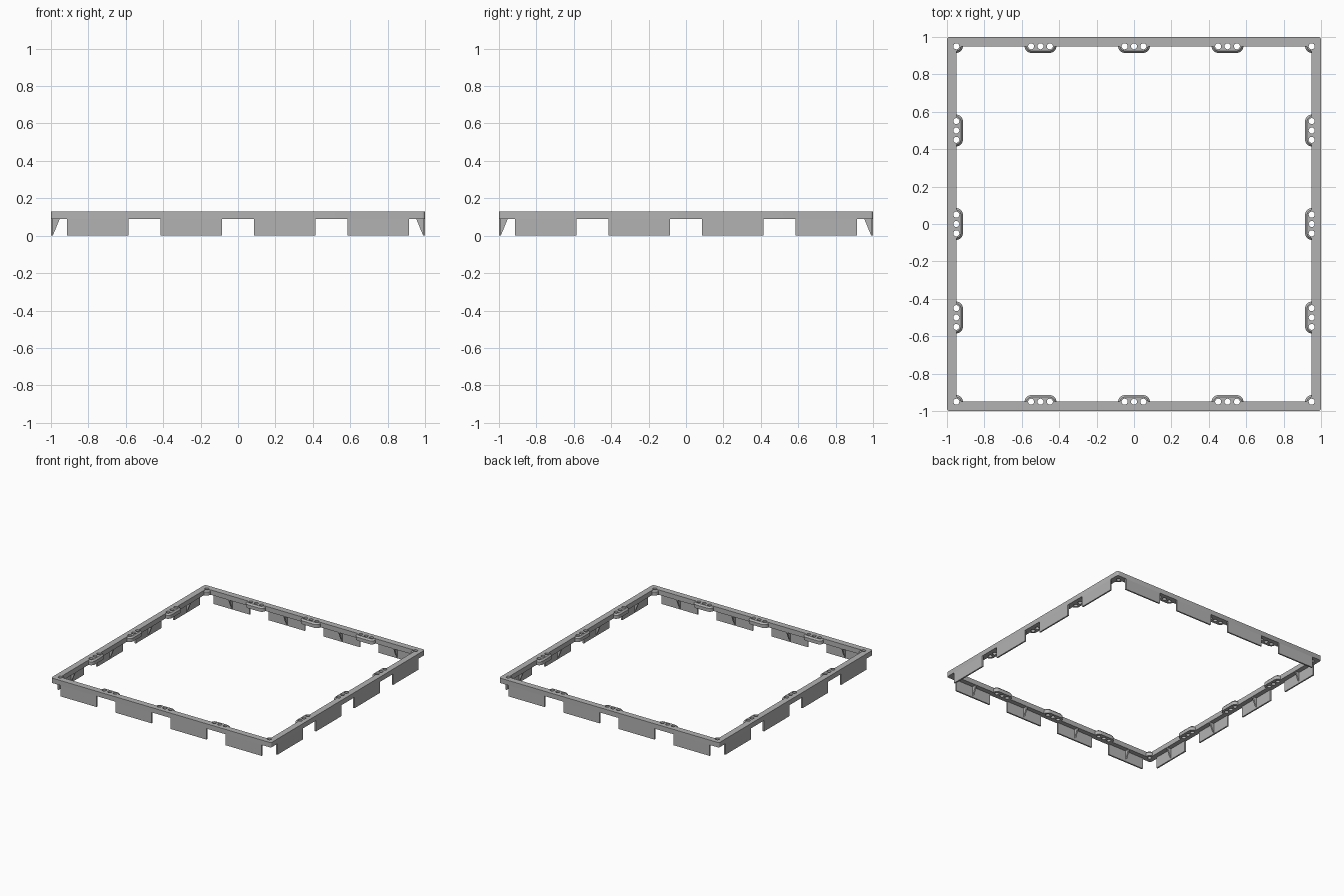
import bpy, bmesh
from math import cos, sin, pi, radians
from mathutils import Matrix, Vector

if "Cube" in bpy.data.objects:
    bpy.data.objects.remove(bpy.data.objects["Cube"], do_unlink=True)

TOP, LIP = 0.13, 0.09          # top and underside of the rim
INNER = 0.95                   # inner edge of the rim, also the hole line
TAB_R, TAB_TOP_R, HOLE_R = 0.035, 0.024, 0.016
WALL = 0.012

grey = bpy.data.materials.new("grey plastic")
grey.use_nodes = True
grey.diffuse_color = (0.45, 0.45, 0.45, 1)
grey.node_tree.nodes["Principled BSDF"].inputs["Base Color"].default_value = (0.45, 0.45, 0.45, 1)


def finish(bm, name):
    bmesh.ops.recalc_face_normals(bm, faces=bm.faces)
    mesh = bpy.data.meshes.new(name)
    bm.to_mesh(mesh)
    bm.free()
    mesh.materials.append(grey)
    ob = bpy.data.objects.new(name, mesh)
    bpy.context.collection.objects.link(ob)
    return ob


def box(bm, lo, hi):
    lo, hi = Vector(lo), Vector(hi)
    size = Matrix.Diagonal((*(hi - lo), 1))
    return bmesh.ops.create_cube(bm, size=1, matrix=Matrix.Translation((lo + hi) / 2) @ size)["verts"]


def loft(bm, rings):
    loops = [[bm.verts.new(p) for p in ring] for ring in rings]
    n = len(loops[0])
    for a, b in zip(loops, loops[1:]):
        for i in range(n):
            j = (i + 1) % n
            bm.faces.new((a[i], a[j], b[j], b[i]))
    bm.faces.new(loops[0][::-1])
    bm.faces.new(loops[-1])


def pill(centre, half, r, z, turn, steps=16):
    """Rounded slot outline; half is half the distance between its end centres."""
    pts = []
    for end, start in ((half, -pi / 2), (-half, pi / 2)):
        for i in range(steps + 1):
            if half == 0 and i == steps:
                continue
            a = start + pi * i / steps
            pts.append(turn @ Vector((centre[0] + end + r * cos(a), centre[1] + r * sin(a), z)))
    return pts


def combine(target, tool, operation):
    mod = target.modifiers.new(operation.lower(), 'BOOLEAN')
    mod.operation, mod.object, mod.solver = operation, tool, 'EXACT'
    bpy.context.view_layer.objects.active = target
    bpy.ops.object.modifier_apply(modifier=mod.name)
    bpy.data.objects.remove(tool, do_unlink=True)


SIDES = [Matrix.Rotation(k * pi / 2, 4, 'Z') for k in range(4)]

# Square rim with softened outer corners
bm = bmesh.new()
box(bm, (-1, -1, LIP), (1, 1, TOP))
upright = [e for e in bm.edges if abs(e.verts[0].co.z - e.verts[1].co.z) > 0.01]
bmesh.ops.bevel(bm, geom=upright, offset=0.015, segments=5, affect='EDGES', profile=0.5)
rim = finish(bm, "rim")
bm = bmesh.new()
box(bm, (-INNER, -INNER, 0), (INNER, INNER, 0.3))
combine(rim, finish(bm, "opening_cutter"), 'DIFFERENCE')

# Chamfered screw tabs along the sides and in the corners, with their holes
tabs, holes = bmesh.new(), bmesh.new()
for turn in SIDES:
    for x, half in ((-0.5, 0.05), (0, 0.05), (0.5, 0.05), (INNER, 0)):
        c = (x, -INNER)
        loft(tabs, [pill(c, half, TAB_R, LIP, turn),
                    pill(c, half, TAB_R, TOP - 0.012, turn),
                    pill(c, half, TAB_TOP_R, TOP, turn)])
        for dx in ((-half, 0, half) if half else (0,)):
            h = (x + dx, -INNER)
            loft(holes, [pill(h, 0, HOLE_R, z, turn, 12) for z in (0.05, 0.2)])
combine(rim, finish(tabs, "tabs"), 'UNION')
combine(rim, finish(holes, "hole_cutter"), 'DIFFERENCE')

# Skirt panels hanging between the tabs, each with a triangular rib
skirt, ribs = bmesh.new(), bmesh.new()
for turn in SIDES:
    for lo, hi in ((-0.915, -0.585), (-0.415, -0.085), (0.085, 0.415), (0.585, 0.915)):
        verts = box(skirt, (lo, -1, 0), (hi, -1 + WALL, LIP))
        bmesh.ops.transform(skirt, matrix=turn, verts=verts)
        mid = (lo + hi) / 2
        section = ((-1 + WALL, 0.005), (-1 + WALL, LIP), (-INNER - 0.003, LIP))
        loft(ribs, [[turn @ Vector((mid + dx, y, z)) for y, z in section] for dx in (-0.006, 0.006)])
finish(skirt, "skirt_panels")
finish(ribs, "skirt_ribs")

# Smooth the curved walls, keep the edges crisp
bpy.ops.object.select_all(action='DESELECT')
rim.select_set(True)
bpy.context.view_layer.objects.active = rim
bpy.ops.object.shade_smooth_by_angle(angle=radians(30))
